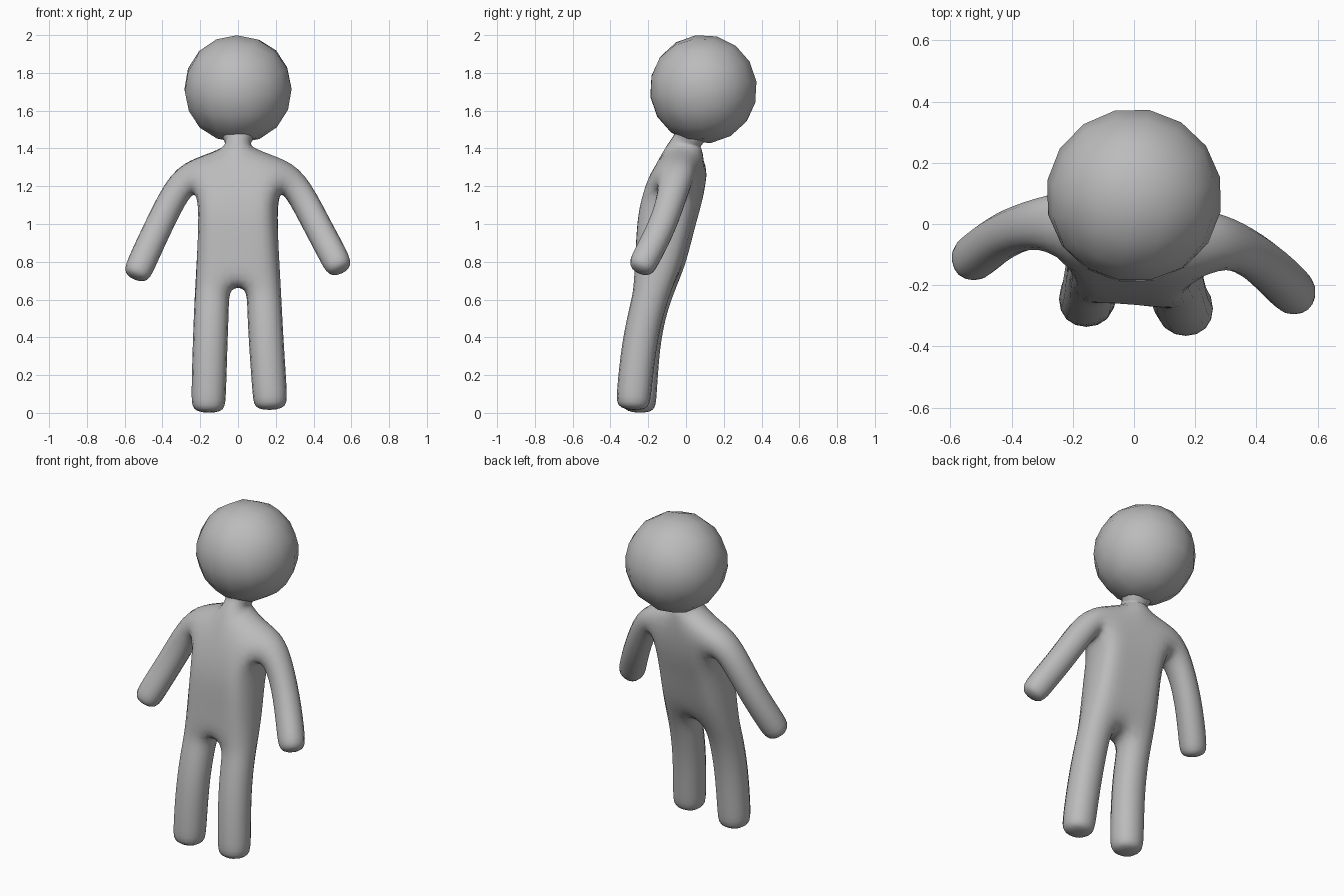
import bpy, bmesh, math
from mathutils import Vector, Matrix

if "Cube" in bpy.data.objects:
    bpy.data.objects.remove(bpy.data.objects["Cube"])

clay = bpy.data.materials.new("light grey")
clay.diffuse_color = (0.5, 0.5, 0.5, 1)
clay.use_nodes = True
clay.node_tree.nodes["Principled BSDF"].inputs["Base Color"].default_value = clay.diffuse_color


def finish(name, bm, levels):
    bmesh.ops.recalc_face_normals(bm, faces=bm.faces)
    mesh = bpy.data.meshes.new(name)
    bm.to_mesh(mesh)
    bm.free()
    mesh.materials.append(clay)
    for p in mesh.polygons:
        p.use_smooth = True
    ob = bpy.data.objects.new(name, mesh)
    bpy.context.collection.objects.link(ob)
    if levels:
        sub = ob.modifiers.new("rounding", 'SUBSURF')
        sub.levels = sub.render_levels = levels
    return ob


def skin(bm, a, b):
    """Join two four-sided rings."""
    for i in range(4):
        j = (i + 1) % 4
        bm.faces.new((a[i], a[j], b[j], b[i]))


def limb(bm, root, path, u_hint, v_hint):
    """Grow a square tube from a root ring along (x, y, z, half size) points."""
    pts = [Vector(p[:3]) for p in path]
    start = sum((v.co for v in root), Vector()) / 4
    prev = root
    for i, p in enumerate(pts):
        before = pts[i - 1] if i else start
        after = pts[i + 1] if i + 1 < len(pts) else p
        t = ((p - before).normalized() + (after - p).normalized()).normalized()
        u = Vector(u_hint)
        u = (u - t * u.dot(t)).normalized()
        v = Vector(v_hint)
        v = v - t * v.dot(t)
        v = (v - u * v.dot(u)).normalized()
        h = path[i][3]
        ring = [bm.verts.new(p + u * su * h + v * sv * h)
                for su, sv in ((-1, -1), (1, -1), (1, 1), (-1, 1))]
        skin(bm, prev, ring)
        prev = ring
    bm.faces.new(prev)


# Torso: rings of four columns, front and back
# (z, centre y, half width, half depth, inner column x, inner rise, yaw in degrees)
sections = [
    (0.66, -0.165, 0.235, 0.110, 0.040, 0.00, -4),
    (0.82, -0.130, 0.225, 0.130, 0.070, 0.00, -5),
    (1.00, -0.105, 0.215, 0.145, 0.075, 0.00, -6),
    (1.15, -0.070, 0.215, 0.155, 0.075, 0.00, -8),
    (1.365, -0.010, 0.215, 0.110, 0.065, 0.05, -10),
]
bm = bmesh.new()
rings = []
for z, cy, w, d, g, rise, yaw in sections:
    turn = Matrix.Rotation(math.radians(yaw), 3, 'Z')
    rings.append([[bm.verts.new(turn @ Vector((x, s * d, 0))
                                + Vector((0, cy, z + (rise if abs(x) == g else 0))))
                   for s in (-1, 1)] for x in (-w, -g, g, w)])
for i in range(len(rings) - 1):
    lo, hi = rings[i], rings[i + 1]
    for c in range(3):
        for s in (0, 1):
            bm.faces.new((lo[c][s], lo[c + 1][s], hi[c + 1][s], hi[c][s]))
    if i < len(rings) - 2:                       # shoulder sides stay open for arms
        for c in (0, 3):
            bm.faces.new((lo[c][0], lo[c][1], hi[c][1], hi[c][0]))


def cell(ring, c):
    return [ring[c][0], ring[c + 1][0], ring[c + 1][1], ring[c][1]]


bm.faces.new(cell(rings[0], 1))                  # crotch
for c in (0, 2):                                 # shoulder tops
    bm.faces.new(cell(rings[-1], c))

# Legs
X, Y = (1, 0, 0), (0, 1, 0)
limb(bm, cell(rings[0], 0), [(-0.140, -0.190, 0.56, 0.100), (-0.148, -0.232, 0.36, 0.100),
     (-0.156, -0.248, 0.07, 0.100), (-0.157, -0.250, -0.005, 0.092)], X, Y)
limb(bm, cell(rings[0], 2), [(0.140, -0.205, 0.56, 0.100), (0.150, -0.250, 0.36, 0.100),
     (0.170, -0.278, 0.085, 0.100), (0.172, -0.282, 0.010, 0.092)], X, Y)

# Arms
arms = {
    -1: (0, [(-0.305, 0.010, 1.225, 0.088), (-0.425, -0.030, 0.980, 0.080),
             (-0.520, -0.108, 0.775, 0.083), (-0.547, -0.132, 0.705, 0.074)]),
    1: (3, [(0.300, -0.050, 1.225, 0.088), (0.420, -0.120, 0.990, 0.080),
            (0.515, -0.217, 0.815, 0.083), (0.548, -0.250, 0.740, 0.074)]),
}
for side, (c, path) in arms.items():
    lo, hi = rings[-2][c], rings[-1][c]
    limb(bm, [lo[0], lo[1], hi[1], hi[0]], path, Y, (side, 0, 1))

# Neck
limb(bm, cell(rings[-1], 1), [(0, 0.005, 1.435, 0.078), (0, 0.02, 1.47, 0.095),
                              (0, 0.04, 1.53, 0.11)], X, Y)
finish("body", bm, 2)

# Head: cube divided into a sixteen-sided ball
bm = bmesh.new()
bmesh.ops.create_cube(bm, size=2)
bmesh.ops.subdivide_edges(bm, edges=bm.edges[:], cuts=3, use_grid_fill=True)
tilt = Matrix.Rotation(math.radians(-10), 3, 'Z') @ Matrix.Rotation(math.radians(8), 3, 'X')
for v in bm.verts:
    p = Vector([math.tan(k * math.pi / 4) for k in v.co])
    v.co = tilt @ (p.normalized() * 0.288) + Vector((0, 0.092, 1.714))
finish("head", bm, 0)
